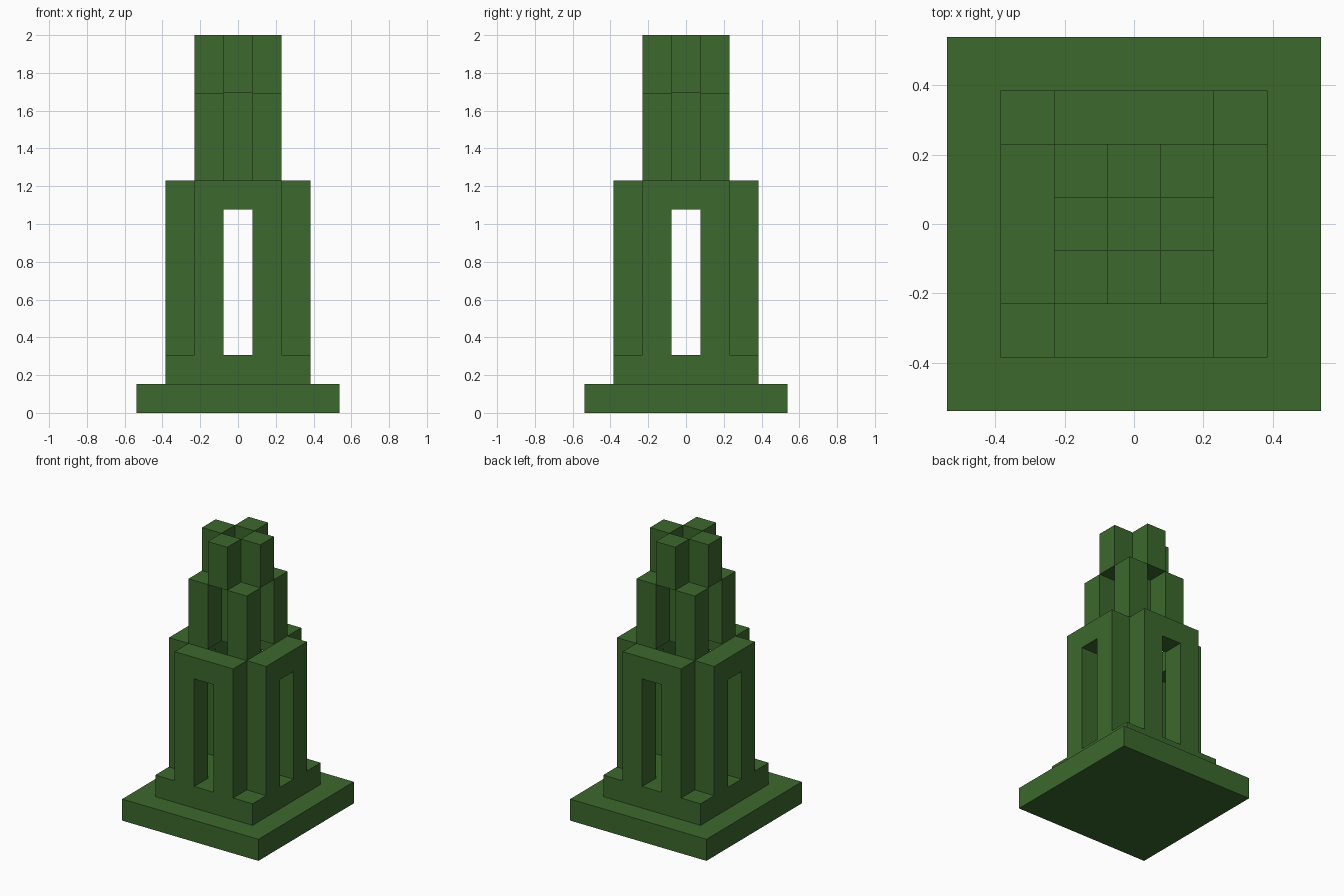
import bpy, bmesh, math
from mathutils import Matrix, Vector

if "Cube" in bpy.data.objects:
    bpy.data.objects.remove(bpy.data.objects["Cube"])

U = 2 / 13  # block size: the tower is 13 blocks tall

green = bpy.data.materials.new("leaf_green")
green.use_nodes = True
colour = (0.045, 0.138, 0.026, 1)
green.diffuse_color = colour
green.node_tree.nodes["Principled BSDF"].inputs["Base Color"].default_value = colour


def finish(name, bm):
    bmesh.ops.recalc_face_normals(bm, faces=bm.faces)
    mesh = bpy.data.meshes.new(name)
    bm.to_mesh(mesh)
    bm.free()
    mesh.materials.append(green)
    obj = bpy.data.objects.new(name, mesh)
    bpy.context.collection.objects.link(obj)
    return obj


def block(name, x, y, width, bottom, top):
    """Square block, measured in block units."""
    bm = bmesh.new()
    size = Vector((width, width, top - bottom)) * U
    centre = Vector((x, y, (bottom + top) / 2)) * U
    bmesh.ops.create_cube(bm, size=1, matrix=Matrix.Translation(centre) @ Matrix.Diagonal(size).to_4x4())
    return finish(name, bm)


def arch_wall(name, angle):
    """Upright wall with a tall opening, turned about the tower axis."""
    half = [(0.5, 2), (1.5, 2), (1.5, 8)]
    profile = half + [(-x, z) for x, z in reversed(half)] + [(-0.5, 7), (0.5, 7)]
    bm = bmesh.new()
    face = bm.faces.new([bm.verts.new((x * U, -2.5 * U, z * U)) for x, z in profile])
    grown = bmesh.ops.extrude_face_region(bm, geom=[face])["geom"]
    bmesh.ops.translate(bm, vec=(0, U, 0), verts=[v for v in grown if isinstance(v, bmesh.types.BMVert)])
    bmesh.ops.rotate(bm, verts=bm.verts, matrix=Matrix.Rotation(angle, 3, "Z"))
    return finish(name, bm)


# Stepped base
block("base_slab", 0, 0, 7, 0, 1)
block("plinth", 0, 0, 5, 1, 2)

# Four walls around the hollow chamber
for i, side in enumerate(("front", "left", "back", "right")):
    arch_wall(side + "_wall", i * math.pi / 2)

# Middle tier: corner columns around a core
block("core_column", 0, 0, 1, 8, 11)
for x, side in ((1, "left"), (-1, "right")):
    for y, end in ((-1, "front"), (1, "back")):
        block(f"{end}_{side}_column", x, y, 1, 8, 11)

# Crown: one prong above the middle of each side
for name, x, y in (("front", 0, -1), ("back", 0, 1), ("left", 1, 0), ("right", -1, 0)):
    block(name + "_prong", x, y, 1, 11, 13)
